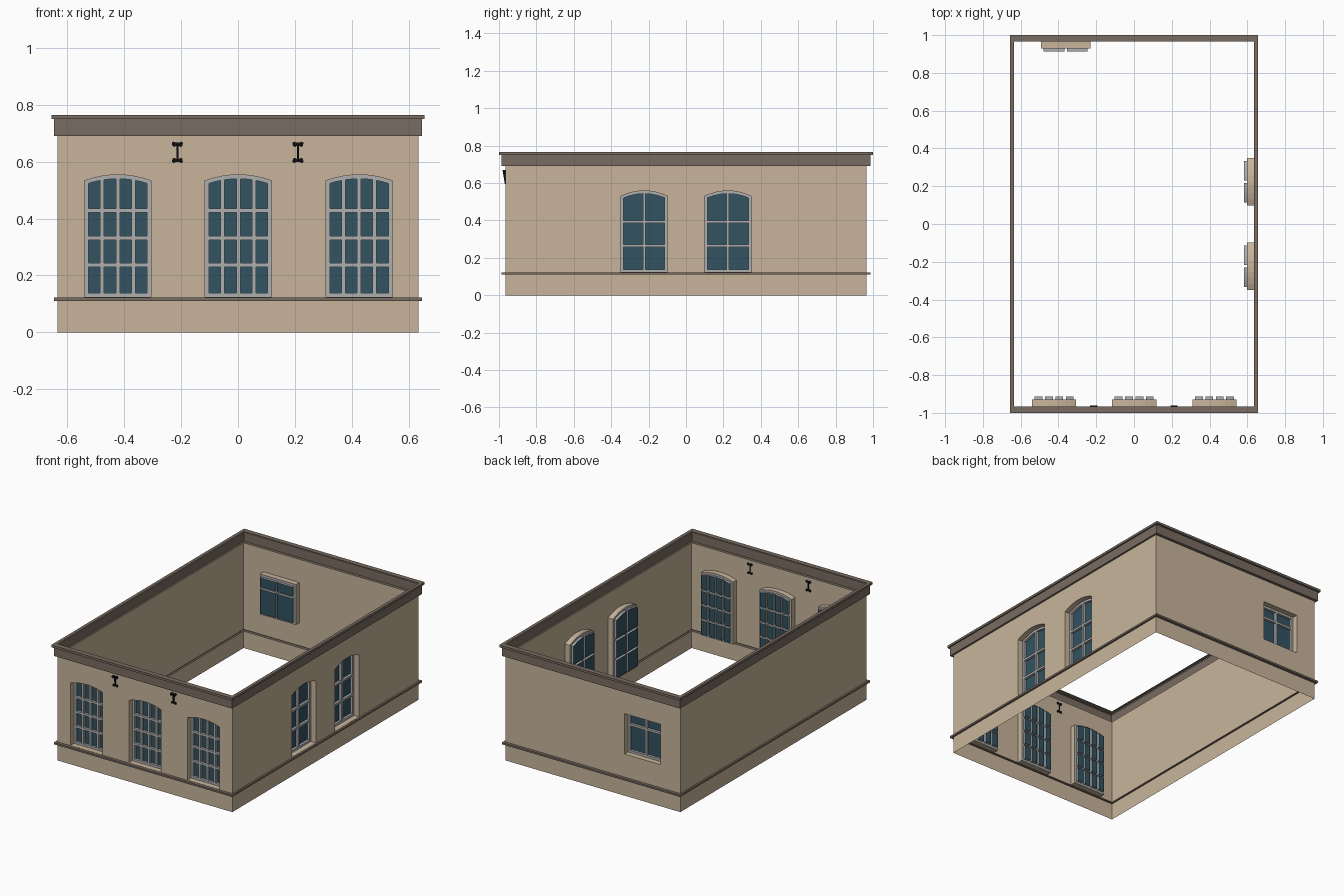
import bpy
from mathutils import Vector
from mathutils.geometry import tessellate_polygon

if "Cube" in bpy.data.objects:
    bpy.data.objects.remove(bpy.data.objects["Cube"])

X, Y = 0.635, 0.966            # half size of the walls
BELT0, BELT1, EAVES = 0.11, 0.122, 0.69
REVEAL, RECESS = 0.036, 0.016  # window set-back, extra depth of each pane


def material(name, rgb):
    m = bpy.data.materials.new(name)
    m.diffuse_color = (*rgb, 1)
    m.use_nodes = True
    m.node_tree.nodes["Principled BSDF"].inputs["Base Color"].default_value = m.diffuse_color
    return m


STUCCO = material("stucco", (0.58, 0.46, 0.33))
TRIM = material("trim", (0.19, 0.15, 0.12))
FRAME = material("window_grey", (0.43, 0.43, 0.43))
GLASS = material("glass", (0.032, 0.085, 0.12))
IRON = material("iron", (0.005, 0.005, 0.005))


class Part:
    """Collects faces, then becomes one object."""

    def __init__(self, name, mat):
        self.name, self.mat, self.v, self.f = name, mat, [], []

    def face(self, pts):
        n = len(self.v)
        self.v += pts
        self.f.append(range(n, n + len(pts)))

    def sheet(self, loops, place, flip=False):
        """Flat area: first loop is the outline, the others are holes."""
        flat = [p for loop in loops for p in loop]
        for tri in tessellate_polygon([[Vector((u, z, 0)) for u, z in l] for l in loops]):
            a, b, c = (Vector(flat[i]) for i in tri)
            area = (b - a).cross(c - a)
            if abs(area) < 1e-9:
                continue
            pts = [place(*p) for p in (a, b, c)]
            self.face(pts[::-1] if (area < 0) != flip else pts)

    def band(self, loop, near, far):
        """Strip of quads between two depths of an outline."""
        for p, q in zip(loop, loop[1:] + loop[:1]):
            self.face([near(*p), near(*q), far(*q), far(*p)])

    def build(self):
        me = bpy.data.meshes.new(self.name)
        me.from_pydata(self.v, [], [list(f) for f in self.f])
        me.materials.append(self.mat)
        ob = bpy.data.objects.new(self.name, me)
        bpy.context.collection.objects.link(ob)
        # weld shared corners
        import bmesh
        bm = bmesh.new()
        bm.from_mesh(me)
        bmesh.ops.remove_doubles(bm, verts=bm.verts, dist=1e-5)
        bm.to_mesh(me)
        bm.free()


def ring(name, mat, profile):
    """Sweep a profile of (step-out, z) around the rectangle of walls."""
    part = Part(name, mat)
    corners = [(-1, -1), (1, -1), (1, 1), (-1, 1)]

    def at(c, p):
        return (c[0] * (X + p[0]), c[1] * (Y + p[0] * 1.6), p[1])
    for a, b in zip(corners, corners[1:] + corners[:1]):
        for p, q in zip(profile, profile[1:]):
            part.face([at(a, p), at(b, p), at(b, q), at(a, q)])
    part.build()


# wall frames: u runs along the wall seen from outside, d goes inward
SIDES = {
    "front": (X, lambda u, d, z: (u, -Y + d, z)),
    "right": (Y, lambda u, d, z: (X - d, u, z)),
    "back": (X, lambda u, d, z: (-u, Y - d, z)),
    "left": (Y, lambda u, d, z: (-X + d, -u, z)),
}


def outline(u0, u1, z0, top, n):
    us = [u1 + (u0 - u1) * i / n for i in range(n + 1)]
    return [(u0, z0), (u1, z0)] + [(u, top(u)) for u in us]


def window(name, at, centre, width, z0, spring, rise, cols, bars, border, gap):
    """Reveal, glazing-bar plate and recessed panes; returns the wall opening."""
    def top(u):
        return spring + rise * (1 - ((u - centre) / (width / 2)) ** 2)

    def depth(d):
        return lambda u, z: at(u, d, z)
    u0, u1 = centre - width / 2, centre + width / 2
    hole = outline(u0, u1, z0, top, 8 if rise else 1)
    pane_w = (width - 2 * border - (cols - 1) * gap) / cols
    panes = []
    for c in range(cols):
        a = u0 + border + c * (pane_w + gap)
        lows = [z0 + border] + [b + gap / 2 for b in bars]
        highs = [b - gap / 2 for b in bars] + [None]
        for lo, hi in zip(lows, highs):
            if hi is None:
                panes.append(outline(a, a + pane_w, lo, lambda u: top(u) - border,
                                     (8 // cols) if rise else 1))
            else:
                panes.append(outline(a, a + pane_w, lo, lambda u: hi, 1))
    reveal = Part(name + "_reveal", STUCCO)
    reveal.band(hole, depth(0), depth(REVEAL))
    reveal.build()
    frame, glass = Part(name + "_frame", FRAME), Part(name + "_glass", GLASS)
    frame.sheet([hole] + panes, depth(REVEAL))
    for p in panes:
        frame.band(p, depth(REVEAL), depth(REVEAL + RECESS))
        glass.face([at(u, REVEAL + RECESS, z) for u, z in p])
    frame.build()
    glass.build()
    return hole


# windows
holes = {s: [] for s in SIDES}
for i, u in enumerate((-0.423, 0.001, 0.426)):
    holes["front"].append(window(f"front_window_{i + 1}", SIDES["front"][1], u, 0.234, 0.1235,
                                 0.533, 0.021, 4, (0.236, 0.332, 0.428), 0.014, 0.014))
for i, u in enumerate((-0.224, 0.224)):
    holes["right"].append(window(f"side_window_{i + 1}", SIDES["right"][1], u, 0.25, 0.1235,
                                 0.529, 0.029, 2, (0.265, 0.393), 0.015, 0.014))
holes["back"].append(window("back_window", SIDES["back"][1], 0.362, 0.262, 0.273,
                            0.538, 0, 2, (0.455,), 0.015, 0.014))

# walls above the belt, cut by the window openings
for side, (h, at) in SIDES.items():
    wall = Part(side + "_wall", STUCCO)
    wall.sheet([[(-h, BELT1), (h, BELT1), (h, EAVES), (-h, EAVES)]] + holes[side],
               lambda u, z: at(u, 0, z))
    wall.build()

# plinth, belt course and cornice
ring("plinth", STUCCO, [(0, 0), (0, BELT0)])
ring("belt_course", TRIM, [(0, BELT0), (0.012, BELT0), (0.012, BELT1), (0, BELT1)])
ring("cornice", TRIM, [(0, EAVES), (0.012, EAVES), (0.012, 0.75), (0.021, 0.75),
                       (0.021, 0.765), (0, 0.765)])

# iron wall anchors: a bar with curled ends, leaning out at the top
quarter = [(0.003, 0.024), (0.011, 0.019), (0.018, 0.023), (0.019, 0.034),
           (0.013, 0.038), (0.006, 0.034)]
right_half = [(u, -z) for u, z in quarter[::-1]] + quarter
shape = right_half + [(-u, z) for u, z in right_half[::-1]]
for i, centre in enumerate((-0.213, 0.211)):
    at = SIDES["front"][1]

    def front(u, z):
        return at(centre + u, -0.009 - z * 0.17, 0.633 + z)

    def rear(u, z):
        return at(centre + u, 0.004, 0.633 + z)
    anchor = Part(f"wall_anchor_{i + 1}", IRON)
    anchor.sheet([shape], front)
    anchor.sheet([shape], rear, flip=True)
    anchor.band(shape[::-1], front, rear)
    anchor.build()
